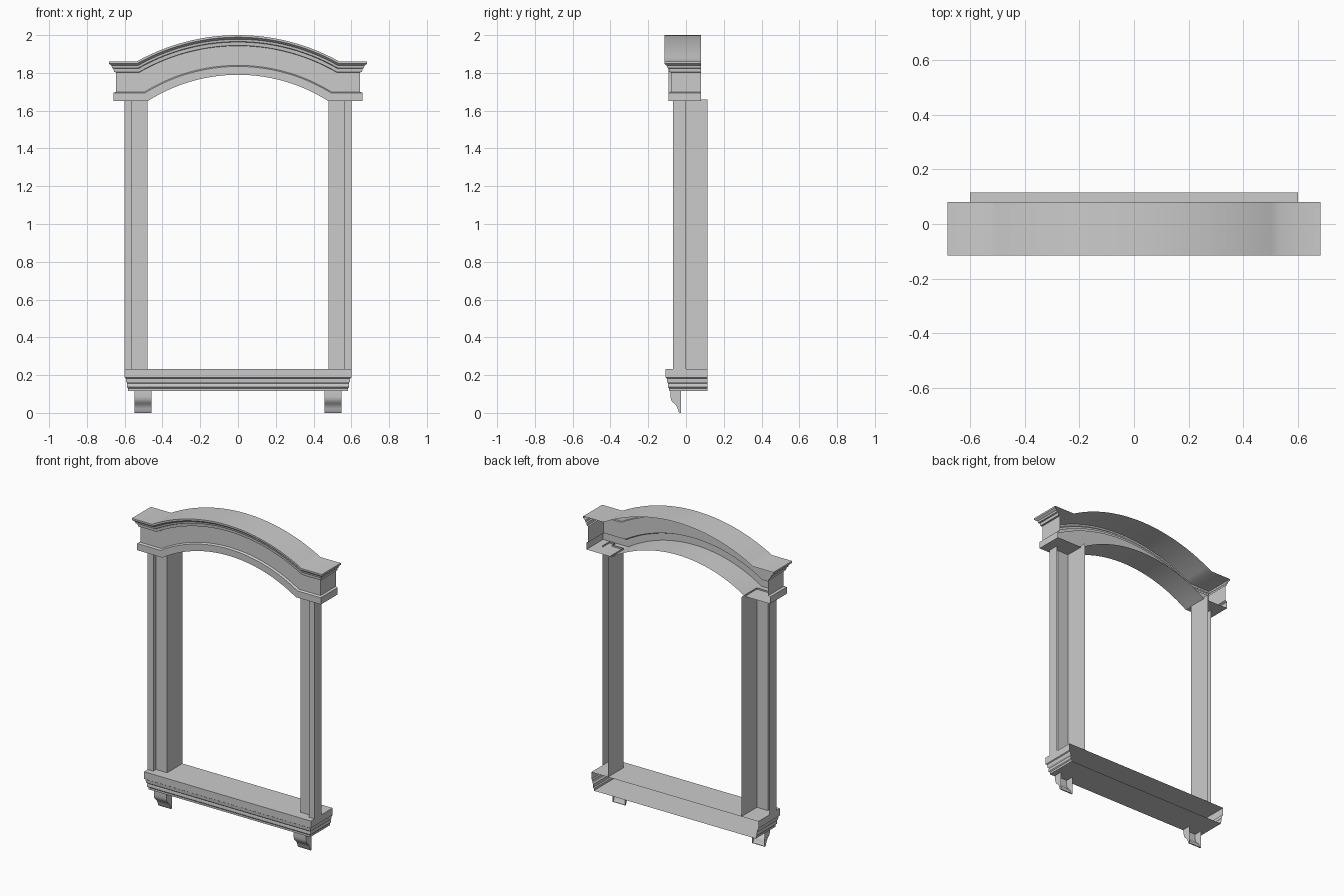
import bpy, bmesh, math

if "Cube" in bpy.data.objects:
    bpy.data.objects.remove(bpy.data.objects["Cube"])


def make_object(name, verts, faces, mirror=False, smooth=30):
    mesh = bpy.data.meshes.new(name)
    mesh.from_pydata(verts, [], faces)
    bm = bmesh.new()
    bm.from_mesh(mesh)
    bmesh.ops.remove_doubles(bm, verts=bm.verts, dist=1e-5)
    bmesh.ops.recalc_face_normals(bm, faces=bm.faces)
    bm.to_mesh(mesh)
    bm.free()
    obj = bpy.data.objects.new(name, mesh)
    bpy.context.collection.objects.link(obj)
    if mirror:
        obj.modifiers.new("Mirror", "MIRROR").use_axis[0] = True
    bpy.ops.object.select_all(action='DESELECT')
    obj.select_set(True)
    bpy.context.view_layer.objects.active = obj
    bpy.ops.object.shade_smooth_by_angle(angle=math.radians(smooth))
    return obj


def moulded_shell(name, profile, half_x, front_y, back_y, front_line):
    """Profile of (offset, height) run round the front with mitred returns; back left open."""
    rings = []
    for off, h in profile:
        x, y = half_x + off, front_y - off
        front = [(-x, y, h)] + [(px, y, pz) for px, pz in front_line(h)] + [(x, y, h)]
        rings.append([(-x, back_y, h)] + front + [(x, back_y, h)])
    n = len(rings[0])
    # close bottom and top with surfaces running to the back edge
    for pos, ring in ((0, rings[0]), (len(rings) + 1, rings[-1])):
        rings.insert(pos, [(p[0], back_y, p[2]) for p in ring])
    verts = [p for r in rings for p in r]
    faces = []
    last = len(rings) - 2
    for j in range(len(rings) - 1):
        cap = j in (0, last)
        for i in range(1 if cap else 0, n - 2 if cap else n - 1):
            a, b = j * n + i, (j + 1) * n + i
            faces.append((a, a + 1, b + 1, b))
    return make_object(name, verts, faces)


def extruded_sheet(name, points, to_3d, a, b):
    """Open strip of points stretched between two positions, mirrored across x."""
    n = len(points)
    verts = [to_3d(p, t) for t in (a, b) for p in points]
    return verts, [(i, i + 1, n + i + 1, n + i) for i in range(n - 1)]


# Arched header with concentric mouldings
CENTRE_Z, RADIUS, BASE_Z, SEGS = 0.90, 0.89, 1.65, 28


def arch_line(h):
    r = RADIUS + h - BASE_Z
    half = math.acos((h - CENTRE_Z) / r)
    angles = [half * (2 * i / SEGS - 1) for i in range(SEGS + 1)]
    return [(r * math.sin(t), CENTRE_Z + r * math.cos(t)) for t in angles]


header_profile = [(0.013, 1.65), (0.013, 1.694), (0.0, 1.70), (0.0, 1.803),
                  (0.010, 1.805), (0.012, 1.823), (0.020, 1.826), (0.022, 1.838),
                  (0.028, 1.842), (0.036, 1.849), (0.036, 1.86)]
moulded_shell("arched_header", header_profile, 0.647, -0.079, 0.08, arch_line)

# Window sill with stepped moulding
sill_profile = [(-0.018, 0.117), (-0.018, 0.130), (-0.012, 0.136), (-0.012, 0.152),
                (-0.014, 0.156), (-0.008, 0.164), (-0.006, 0.183), (0.0, 0.187),
                (0.0, 0.233)]
moulded_shell("window_sill", sill_profile, 0.6, -0.108, 0.115, lambda h: [])

# Side jambs: stepped casing and deep inner reveal
jamb = [(0.48, 0.115), (0.48, -0.042), (0.56, -0.042), (0.56, -0.07), (0.60, -0.07), (0.60, 0.0)]
v, f = extruded_sheet("side_jambs", jamb, lambda p, z: (p[0], p[1], z), 0.233, 1.66)
make_object("side_jambs", v, f, mirror=True)

# Curved brackets under the sill
bracket = [(-0.082, 0.117), (-0.082, 0.085), (-0.079, 0.070), (-0.072, 0.058), (-0.060, 0.047),
           (-0.050, 0.036), (-0.044, 0.022), (-0.040, 0.008), (-0.034, 0.0), (-0.027, 0.0)]
v, f = extruded_sheet("sill_brackets", bracket, lambda p, x: (x, p[0], p[1]), 0.457, 0.547)
n = len(bracket)
for x in (0.457, 0.547):  # side cheeks
    start = len(v)
    v += [(x, y, z) for y, z in bracket] + [(x, -0.027, 0.117)]
    f.append(tuple(range(start, start + n + 1)))
make_object("sill_brackets", v, f, mirror=True)
